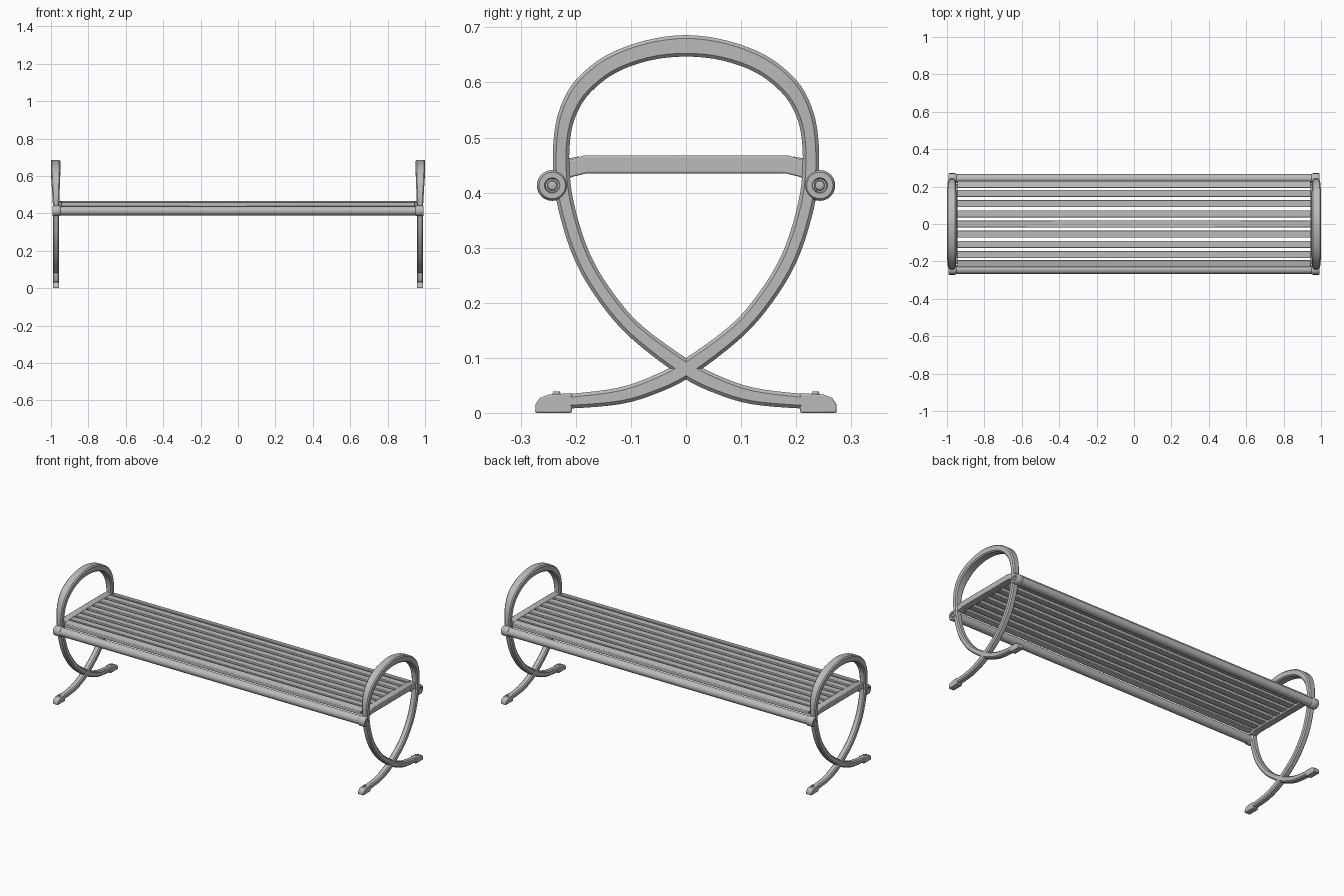
import bpy, bmesh, math
from mathutils import Vector

cube = bpy.data.objects.get("Cube")
if cube:
    bpy.data.objects.remove(cube, do_unlink=True)

metal = bpy.data.materials.new("painted grey metal")
metal.use_nodes = True
GREY = (0.5, 0.5, 0.5, 1)
metal.diffuse_color = GREY
metal.node_tree.nodes["Principled BSDF"].inputs["Base Color"].default_value = GREY


def finish(name, bm, bevel=0.0):
    bmesh.ops.recalc_face_normals(bm, faces=bm.faces)
    mesh = bpy.data.meshes.new(name)
    bm.to_mesh(mesh)
    bm.free()
    obj = bpy.data.objects.new(name, mesh)
    bpy.context.collection.objects.link(obj)
    mesh.materials.append(metal)
    if bevel:
        mod = obj.modifiers.new("soft edges", 'BEVEL')
        mod.width, mod.segments = bevel, 2
    bpy.ops.object.select_all(action='DESELECT')
    obj.select_set(True)
    bpy.context.view_layer.objects.active = obj
    bpy.ops.object.shade_smooth_by_angle(angle=math.radians(40))
    return obj


def loft(bm, rings):
    """Skin equal-sized rings of points and cap both ends."""
    rows = [[bm.verts.new(p) for p in ring] for ring in rings]
    n = len(rows[0])
    for a, b in zip(rows, rows[1:]):
        for i in range(n):
            j = (i + 1) % n
            bm.faces.new((a[i], a[j], b[j], b[i]))
    bm.faces.new(rows[0])
    bm.faces.new(rows[-1][::-1])


def prism(name, outline, x0, x1, bevel=0.0):
    """Extrude a (y, z) outline along x."""
    bm = bmesh.new()
    loft(bm, [[(x, y, z) for y, z in outline] for x in (x0, x1)])
    return finish(name, bm, bevel)


def lathe(name, profile, y, z, sides=24):
    """Turn an (x, radius) profile about a line along x."""
    bm = bmesh.new()
    turn = [2 * math.pi * i / sides for i in range(sides)]
    loft(bm, [[(x, y + r * math.cos(t), z + r * math.sin(t)) for t in turn]
              for x, r in profile])
    return finish(name, bm)


def spline(points, steps):
    """Catmull-Rom curve through points of any dimension."""
    pts = [Vector(p) for p in points]
    pts = [2 * pts[0] - pts[1]] + pts + [2 * pts[-1] - pts[-2]]
    out = []
    for a, b, c, d in zip(pts, pts[1:], pts[2:], pts[3:]):
        for k in range(steps):
            t = k / steps
            out.append(0.5 * (2 * b + (c - a) * t + (2 * a - 5 * b + 4 * c - d) * t * t
                              + (3 * b - a - 3 * c + d) * t ** 3))
    return out + [pts[-2]]


# End frame: one looping bar; each point is y, z, width
half = [(-0.25, 0.021, 0.025), (-0.2, 0.022, 0.027), (-0.12, 0.031, 0.03),
        (-0.06, 0.050, 0.032), (0, 0.08, 0.033), (0.09, 0.147, 0.03),
        (0.145, 0.21, 0.03), (0.187, 0.28, 0.03), (0.214, 0.36, 0.03),
        (0.226, 0.43, 0.03), (0.225, 0.5, 0.03), (0.213, 0.55, 0.032),
        (0.187, 0.593, 0.035), (0.137, 0.633, 0.036), (0.07, 0.658, 0.037),
        (0, 0.6665, 0.039)]
path = spline(half + [(-y, z, w) for y, z, w in half[-2::-1]], 4)


def frame_rings(side):
    rings = []
    for i, p in enumerate(path):
        d = path[min(i + 1, len(path) - 1)] - path[max(i - 1, 0)]
        across = Vector((-d.y, d.x)).normalized()
        # The armrest widens toward the top of the arch
        grow = min(max((p.y - 0.45) / 0.17, 0), 1)
        centre, depth, w = 0.973 + 0.002 * grow, 0.017 + 0.008 * grow, p.z / 2
        c = 0.006
        section = [(depth, w - c), (depth - c, w), (c - depth, w), (-depth, w - c),
                   (-depth, c - w), (c - depth, -w), (depth - c, -w), (depth, c - w)]
        rings.append([(side * (centre + u), p.x + across.x * v, p.y + across.y * v)
                      for u, v in section])
    return rings


foot = [(0.207, 0), (0.274, 0), (0.273, 0.016), (0.266, 0.027), (0.25, 0.033), (0.207, 0.036)]
bar = [(0.215, 0.425), (0.215, 0.462), (0.205, 0.461), (0.187, 0.467)]
bar += [(-y, z) for y, z in bar[::-1]]
bar += [(-0.205, 0.429), (-0.18, 0.435), (0.18, 0.435), (0.205, 0.429)]

for side, label in ((1, "left"), (-1, "right")):
    bm = bmesh.new()
    loft(bm, frame_rings(side))
    finish(label + "_end_frame", bm)
    # Cross bar carrying the slats
    prism(label + "_cross_bar", bar, side * 0.944, side * 0.984, 0.003)
    for s, end in ((-1, "front"), (1, "back")):
        part = f"{label}_{end}_"
        prism(part + "foot", [(s * y, z) for y, z in foot], side * 0.956, side * 0.99, 0.003)
        # Rail socket with a recessed bolt
        socket = [(0.95, 0.02), (0.95, 0.025), (0.954, 0.028), (0.988, 0.028), (0.993, 0.024),
                  (0.993, 0.014), (0.984, 0.012), (0.984, 0.009), (0.99, 0.008), (0.991, 0.006)]
        lathe(part + "socket", [(side * x, r) for x, r in socket], s * 0.243, 0.413)
        # Anchor bolt on the foot
        bm = bmesh.new()
        bmesh.ops.create_cone(bm, cap_ends=True, segments=12, radius1=0.008, radius2=0.006,
                              depth=0.006)
        bmesh.ops.translate(bm, verts=bm.verts, vec=(side * 0.973, s * 0.235, 0.036))
        finish(part + "anchor_bolt", bm)

# Round rails along the seat edges
for s, end in ((-1, "front"), (1, "back")):
    lathe(end + "_rail", [(-0.96, 0.024), (0.96, 0.024)], s * 0.243, 0.413)

# Seat slats, the outermost pair tipped down
for i in range(-4, 5):
    y, w = i * 0.0545, 0.019
    drop = 0
    if abs(i) == 4:
        y, drop = math.copysign(0.212, i), 0.007
    inner, outer = (y - w, y + w) if i >= 0 else (y + w, y - w)
    slat = [(inner, 0.443), (inner, 0.466), (outer, 0.466 - drop), (outer, 0.443 - drop)]
    prism(f"seat_slat_{i + 5}", slat, -0.945, 0.945, 0.003)
